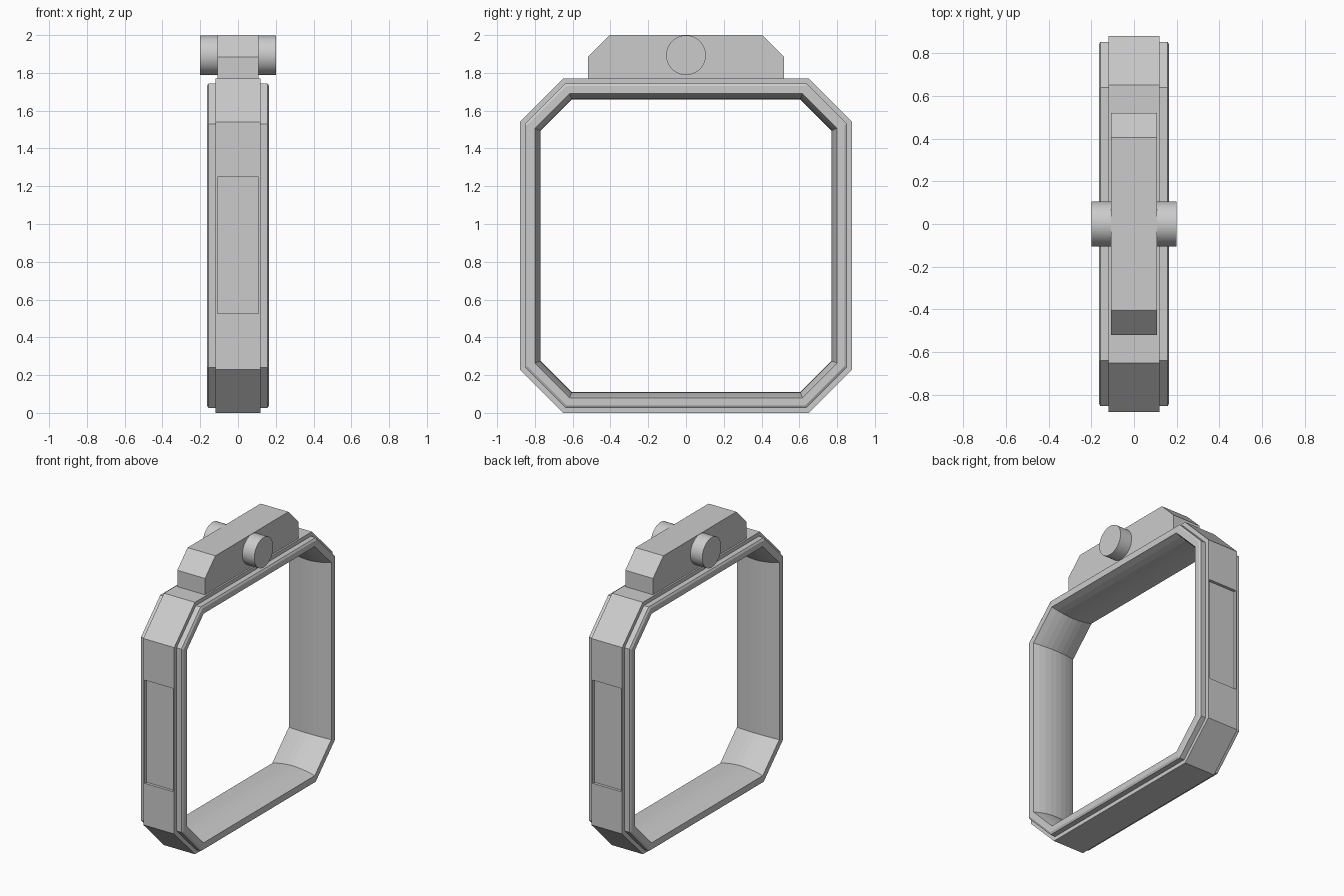
import bpy, bmesh, math

if "Cube" in bpy.data.objects:
    bpy.data.objects.remove(bpy.data.objects["Cube"])

HY, HZ, CHAMFER, MID_Z = 0.88, 0.885, 0.23, 0.885


def new_object(name, bm):
    bmesh.ops.recalc_face_normals(bm, faces=bm.faces)
    mesh = bpy.data.meshes.new(name)
    bm.to_mesh(mesh)
    bm.free()
    obj = bpy.data.objects.new(name, mesh)
    bpy.context.collection.objects.link(obj)
    return obj


def octagon(x, d):
    """Chamfered rectangle at x, offset inward by d."""
    y, z, c = HY - d, HZ - d, CHAMFER - d * (2 - math.sqrt(2))
    pts = [(y, z - c), (y - c, z), (c - y, z), (-y, z - c),
           (-y, c - z), (c - y, -z), (y - c, -z), (y, c - z)]
    return [(x, py, pz + MID_Z) for py, pz in pts]


# Band: stepped outer rims, gently crowned inner wall
half = [(0.12, 0), (0.12, 0.027), (0.157, 0.027), (0.165, 0.04), (0.165, 0.08)]
n = 8
inner = []
for i in range(1, n):
    t = 1 - 2 * i / n
    inner.append((0.165 * t, 0.08 + 0.03 * (1 - t * t)))
profile = half + inner + [(-x, d) for x, d in reversed(half)]
bm = bmesh.new()
rings = [[bm.verts.new(p) for p in octagon(x, d)] for x, d in profile]
for i, a in enumerate(rings):
    b = rings[(i + 1) % len(rings)]
    for j in range(8):
        k = (j + 1) % 8
        bm.faces.new((a[j], a[k], b[k], b[j]))
band = new_object("band", bm)

# Recessed panels on the two flat sides
for side in (-1, 1):
    bm = bmesh.new()
    bmesh.ops.create_cube(bm, size=1)
    bmesh.ops.scale(bm, vec=(0.218, 0.04, 0.725), verts=bm.verts)
    bmesh.ops.translate(bm, vec=(0, side * HY, 0.8875), verts=bm.verts)
    cutter = new_object("panel_cutter", bm)
    mod = band.modifiers.new("panel_recess", 'BOOLEAN')
    mod.operation = 'DIFFERENCE'
    mod.solver = 'EXACT'
    mod.object = cutter
    bpy.context.view_layer.objects.active = band
    bpy.ops.object.modifier_apply(modifier=mod.name)
    bpy.data.objects.remove(cutter)

# Top block: chamfered bar
outline = [(-0.52, 1.765), (-0.52, 1.885), (-0.405, 2.0),
           (0.405, 2.0), (0.52, 1.885), (0.52, 1.765)]
bm = bmesh.new()
face = bm.faces.new([bm.verts.new((-0.108, y, z)) for y, z in outline])
ext = bmesh.ops.extrude_face_region(bm, geom=[face], use_keep_orig=True)
moved = [v for v in ext["geom"] if isinstance(v, bmesh.types.BMVert)]
bmesh.ops.translate(bm, vec=(0.216, 0, 0), verts=moved)
new_object("top_block", bm)

# Pivot pin through the block
bpy.ops.mesh.primitive_cylinder_add(vertices=48, radius=0.105, depth=0.4,
                                    location=(0, 0, 1.894),
                                    rotation=(0, math.pi / 2, 0))
bpy.context.object.name = "pivot_pin"
bpy.ops.object.shade_smooth_by_angle(angle=math.radians(30))
